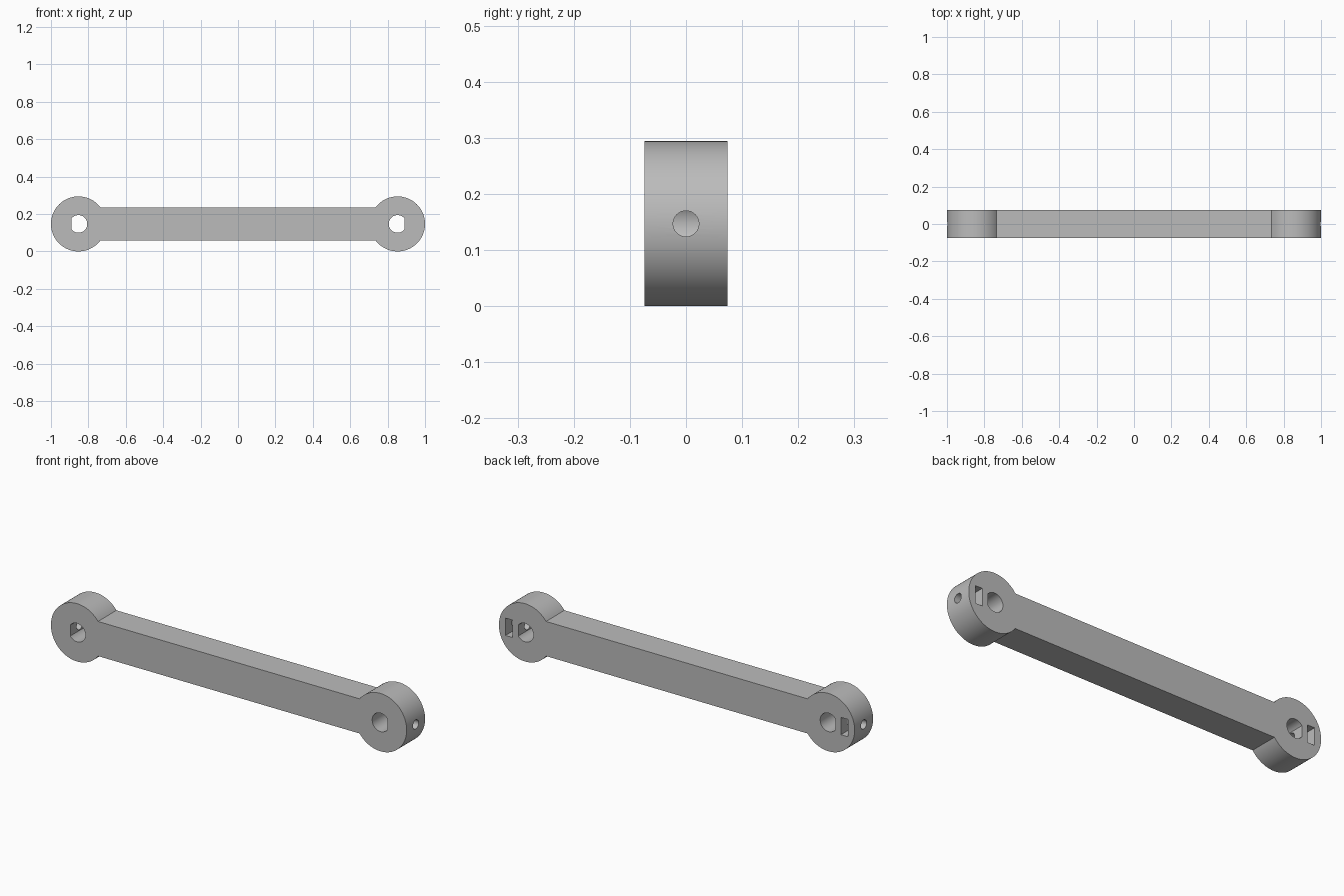
import bpy, bmesh
from math import sin, cos, asin, acos, pi
from mathutils import Vector

cube = bpy.data.objects.get("Cube")
if cube:
    bpy.data.objects.remove(cube, do_unlink=True)

END_X, MID_Z, END_R = 0.853, 0.147, 0.147
BAR_HALF, DEPTH = 0.088, 0.074
SHAFT_R, SHAFT_FLAT = 0.047, 0.038
SCREW_R = 0.023

grey = bpy.data.materials.new("plain grey")
grey.use_nodes = True
colour = (0.5, 0.5, 0.5, 1)
grey.diffuse_color = colour
grey.node_tree.nodes["Principled BSDF"].inputs["Base Color"].default_value = colour


def arc(radius, start, end, steps):
    """Points on an arc about the origin."""
    return [(radius * cos(start + (end - start) * i / steps),
             radius * sin(start + (end - start) * i / steps)) for i in range(steps + 1)]


def prism(name, points, vector, origin):
    """Extrude an outline lying in the xz plane (or yz, if the vector is along x)."""
    along_x = abs(vector[0]) > 0
    bm = bmesh.new()
    verts = [bm.verts.new(Vector(origin) + Vector((0, a, b) if along_x else (a, 0, b)))
             for a, b in points]
    face = bm.faces.new(verts)
    grown = bmesh.ops.extrude_face_region(bm, geom=[face])
    moved = [g for g in grown["geom"] if isinstance(g, bmesh.types.BMVert)]
    bmesh.ops.translate(bm, verts=moved, vec=vector)
    bmesh.ops.recalc_face_normals(bm, faces=bm.faces)
    mesh = bpy.data.meshes.new(name)
    bm.to_mesh(mesh)
    bm.free()
    mesh.materials.append(grey)
    obj = bpy.data.objects.new(name, mesh)
    bpy.context.collection.objects.link(obj)
    return obj


# Link arm: straight bar with a round boss at each end
neck = pi - asin(BAR_HALF / END_R)
right_end = [(x + END_X, z) for x, z in arc(END_R, -neck, neck, 80)]
left_end = [(-x, -z) for x, z in right_end]
arm = prism("link_arm", right_end + left_end, (0, 2 * DEPTH, 0), (0, -DEPTH, MID_Z))

# Cutters for both ends
cutters = []
flat = acos(SHAFT_FLAT / SHAFT_R)
for side, s in (("left", 1), ("right", -1)):
    # D-shaped shaft hole with its flat facing outwards
    d_shape = [(s * x, z) for x, z in arc(SHAFT_R, flat, 2 * pi - flat, 48)]
    cutters.append(prism(side + "_shaft_cutter", d_shape, (0, 0.4, 0),
                         (s * END_X, -0.2, MID_Z)))
    # Nut slot, open at the back
    slot = [(-0.02, -0.044), (0.02, -0.044), (0.02, 0.044), (-0.02, 0.044)]
    cutters.append(prism(side + "_nut_slot_cutter", slot, (0, 0.2, 0),
                         (s * 0.943, -0.044, MID_Z)))
    # Clamping screw hole from the tip into the shaft hole
    ring = arc(SCREW_R, 0, 2 * pi, 32)[:-1]
    cutters.append(prism(side + "_screw_cutter", ring, (s * 0.25, 0, 0),
                         (s * END_X, 0, MID_Z)))

for cutter in cutters:
    cutter.hide_render = True
    cut = arm.modifiers.new(cutter.name, "BOOLEAN")
    cut.operation = "DIFFERENCE"
    cut.solver = "EXACT"
    cut.object = cutter

# Bake the cuts and drop the cutters
graph = bpy.context.evaluated_depsgraph_get()
graph.update()
result = bpy.data.meshes.new_from_object(arm.evaluated_get(graph))
arm.modifiers.clear()
arm.data = result
for cutter in cutters:
    bpy.data.objects.remove(cutter, do_unlink=True)

# Smooth the round walls and keep the rims sharp
bpy.ops.object.select_all(action="DESELECT")
arm.select_set(True)
bpy.context.view_layer.objects.active = arm
bpy.ops.object.shade_smooth_by_angle()
